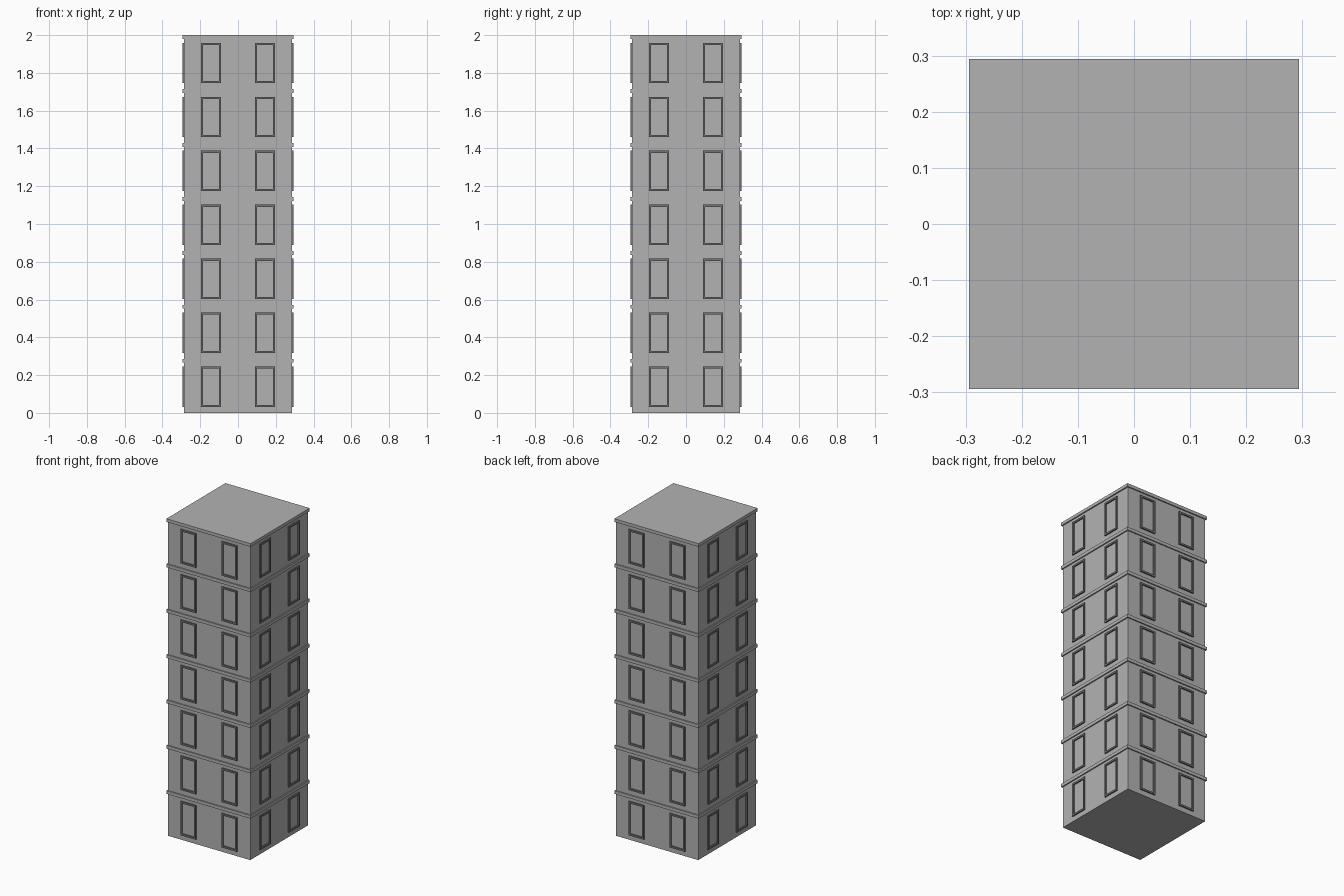
import bpy, bmesh
from math import pi
from mathutils import Matrix, Vector

if "Cube" in bpy.data.objects:
    bpy.data.objects.remove(bpy.data.objects["Cube"])

FLOORS = 7
H = 2.0 / FLOORS
WALL = 0.2865
LEDGE = 0.294


def grey(name, v):
    mat = bpy.data.materials.new(name)
    mat.diffuse_color = (v, v, v, 1)
    mat.use_nodes = True
    mat.node_tree.nodes["Principled BSDF"].inputs["Base Color"].default_value = mat.diffuse_color
    return mat


CONCRETE = grey("concrete", 0.45)
TRIM = grey("dark_trim", 0.18)


def add_box(bm, x0, x1, y0, y1, z0, z1):
    size = Matrix.Diagonal((x1 - x0, y1 - y0, z1 - z0, 1))
    pos = Matrix.Translation(Vector((x0 + x1, y0 + y1, z0 + z1)) / 2)
    bmesh.ops.create_cube(bm, size=1, matrix=pos @ size)


def finish(bm, name, mat):
    mesh = bpy.data.meshes.new(name)
    bm.to_mesh(mesh)
    bm.free()
    mesh.materials.append(mat)
    obj = bpy.data.objects.new(name, mesh)
    bpy.context.collection.objects.link(obj)


# Tower body
bm = bmesh.new()
add_box(bm, -WALL, WALL, -WALL, WALL, 0, 1.99)
finish(bm, "tower_walls", CONCRETE)

# Ledge closing each floor; the topmost is the roof slab
for f in range(1, FLOORS + 1):
    bm = bmesh.new()
    add_box(bm, -LEDGE, LEDGE, -LEDGE, LEDGE, f * H - 0.02, f * H)
    finish(bm, "roof_slab" if f == FLOORS else f"floor_ledge_{f}", CONCRETE)


# Raised window frame: rectangular ring extruded out of the wall
def add_frame(bm, cx, z0, z1, turn):
    hw, t, out = 0.0535, 0.011, 0.2945
    loops = []
    for y in (-WALL, -out):
        for inset in (0, t):
            w, a, b = hw - inset, z0 + inset, z1 - inset
            loops.append([bm.verts.new(turn @ Vector(p)) for p in (
                (cx - w, y, a), (cx + w, y, a), (cx + w, y, b), (cx - w, y, b))])
    back_out, back_in, front_out, front_in = loops
    for i in range(4):
        j = (i + 1) % 4
        for a, b in ((back_out, front_out), (front_out, front_in),
                     (front_in, back_in), (back_in, back_out)):
            bm.faces.new((a[i], a[j], b[j], b[i]))


# Two windows per floor on all four sides
for side, name in enumerate(("front", "right", "back", "left")):
    bm = bmesh.new()
    turn = Matrix.Rotation(side * pi / 2, 4, 'Z')
    for f in range(FLOORS):
        for s in (-1, 1):
            add_frame(bm, s * 0.143, f * H + 0.031, f * H + 0.245, turn)
    bmesh.ops.recalc_face_normals(bm, faces=bm.faces)
    finish(bm, f"{name}_window_frames", TRIM)
